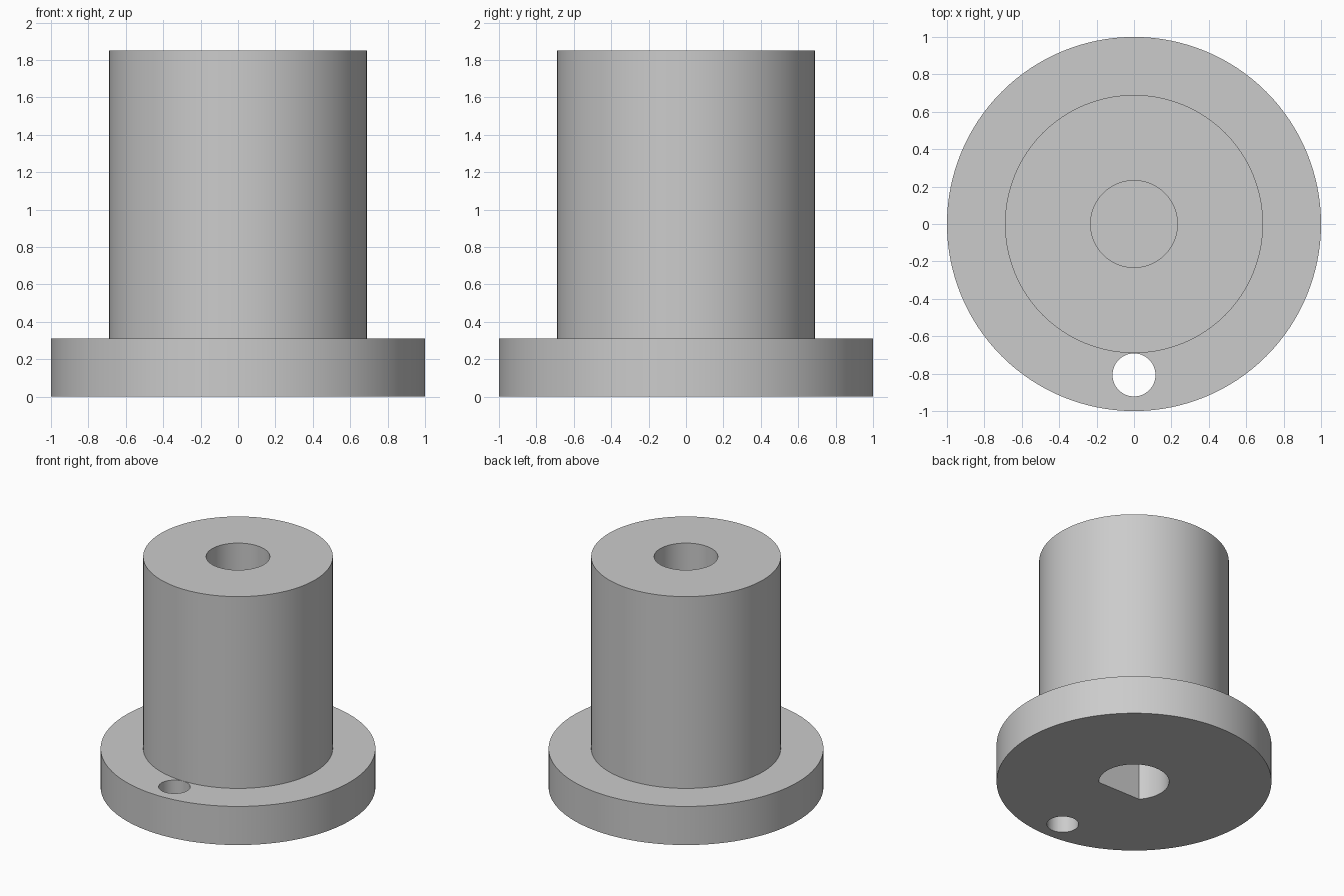
import bpy
import bmesh
from math import radians, pi, sqrt, asin, cos, sin
from mathutils import Matrix

SEGMENTS = 128
FLANGE_R, FLANGE_H = 1.0, 0.31
BODY_R, HEIGHT = 0.69, 1.85
BORE_R, BORE_DEPTH = 0.232, 0.77
SHAFT_R, SHAFT_FLAT, SHAFT_DEPTH = 0.255, 0.17, 0.92
PIN_R, PIN_Y = 0.115, -0.807

default = bpy.data.objects.get("Cube")
if default:
    bpy.data.objects.remove(default, do_unlink=True)

# Plain grey material
grey = bpy.data.materials.new("grey")
grey.use_nodes = True
colour = (0.6, 0.6, 0.6, 1)
grey.diffuse_color = colour
grey.node_tree.nodes["Principled BSDF"].inputs["Base Color"].default_value = colour


def make_object(name, bm):
    bmesh.ops.recalc_face_normals(bm, faces=bm.faces)
    mesh = bpy.data.meshes.new(name)
    bm.to_mesh(mesh)
    bm.free()
    mesh.materials.append(grey)
    obj = bpy.data.objects.new(name, mesh)
    bpy.context.collection.objects.link(obj)
    return obj


def lathe(name, profile):
    """Revolve an (r, z) profile that starts and ends on the z axis."""
    bm = bmesh.new()
    verts = [bm.verts.new((r, 0, z)) for r, z in profile]
    edges = [bm.edges.new(pair) for pair in zip(verts, verts[1:])]
    bmesh.ops.spin(bm, geom=verts + edges, cent=(0, 0, 0), axis=(0, 0, 1),
                   angle=2 * pi, steps=SEGMENTS, use_merge=True)
    bmesh.ops.remove_doubles(bm, verts=bm.verts, dist=1e-5)
    return make_object(name, bm)


def prism(name, outline, bottom, top):
    """Extrude an (x, y) outline between two heights."""
    bm = bmesh.new()
    face = bm.faces.new([bm.verts.new((x, y, bottom)) for x, y in outline])
    new = bmesh.ops.extrude_face_region(bm, geom=[face])["geom"]
    bmesh.ops.translate(bm, vec=(0, 0, top - bottom),
                        verts=[v for v in new if isinstance(v, bmesh.types.BMVert)])
    return make_object(name, bm)


def arc(radius, start, end, steps, centre_y=0):
    angles = [start + (end - start) * i / steps for i in range(steps + 1)]
    return [(radius * cos(a), centre_y + radius * sin(a)) for a in angles]


# Flanged hub with a blind round bore in its top
floor = HEIGHT - BORE_DEPTH
hub = lathe("flanged_hub", [
    (0, 0), (FLANGE_R, 0), (FLANGE_R, FLANGE_H), (BODY_R, FLANGE_H),
    (BODY_R, HEIGHT), (BORE_R, HEIGHT), (BORE_R, floor), (0, floor)])

# D-shaped shaft socket in the underside, flat towards the front
corner = asin(SHAFT_FLAT / SHAFT_R)
socket = prism("shaft_socket_cutter", arc(SHAFT_R, -corner, pi + corner, 80),
               -0.1, SHAFT_DEPTH)

# Pin hole through the flange
pin = prism("pin_hole_cutter", arc(PIN_R, 0, 2 * pi, 64, PIN_Y)[:-1],
            -0.1, FLANGE_H + 0.1)

for cutter in (socket, pin):
    cut = hub.modifiers.new(cutter.name, "BOOLEAN")
    cut.operation = "DIFFERENCE"
    cut.solver = "EXACT"
    cut.object = cutter

# Bake the cuts, then drop the cutters
evaluated = hub.evaluated_get(bpy.context.evaluated_depsgraph_get())
baked = bpy.data.meshes.new_from_object(evaluated)
hub.modifiers.clear()
hub.data = baked
for cutter in (socket, pin):
    bpy.data.objects.remove(cutter, do_unlink=True)

# Smooth walls with sharp rims
bpy.ops.object.select_all(action="DESELECT")
hub.select_set(True)
bpy.context.view_layer.objects.active = hub
bpy.ops.object.shade_smooth_by_angle(angle=radians(30))
